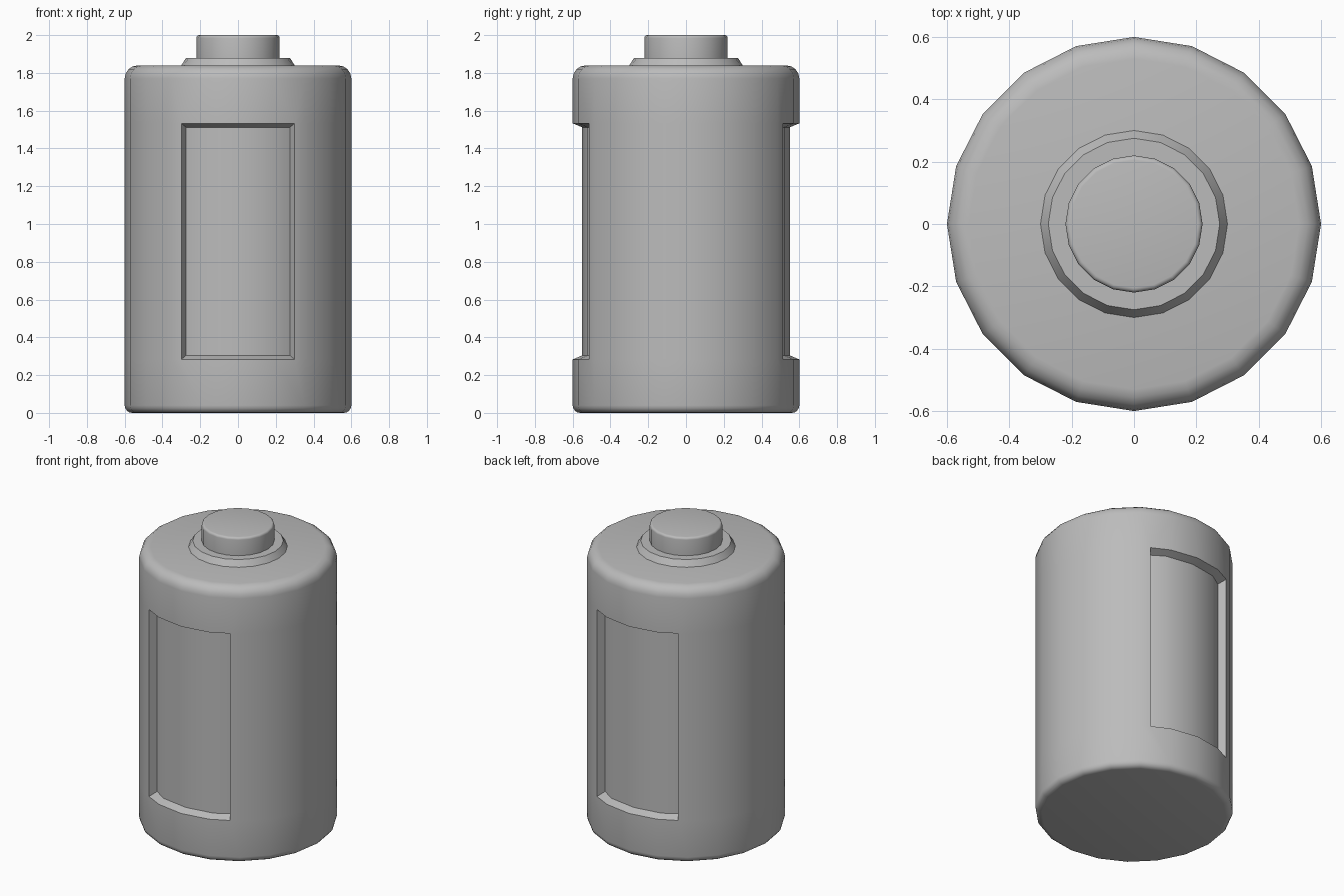
import bpy, bmesh, math
from mathutils import Vector

cube = bpy.data.objects.get("Cube")
if cube:
    bpy.data.objects.remove(cube, do_unlink=True)

SIDES = 20
grey = bpy.data.materials.new("mid grey")
grey.use_nodes = True
COLOUR = (0.5, 0.5, 0.5, 1)
grey.diffuse_color = COLOUR
grey.node_tree.nodes["Principled BSDF"].inputs["Base Color"].default_value = COLOUR


def rounded(radius, z, size, start, steps=4):
    """Quarter-round corner of a profile, swept from the given angle."""
    centre_z = z + size if start < 0 else z - size
    angles = [math.radians(start + 90 * i / steps) for i in range(steps + 1)]
    return [(radius - size + size * math.cos(a), centre_z + size * math.sin(a)) for a in angles]


def lathe(profile):
    """Closed solid turned around z from (radius, height) points."""
    bm = bmesh.new()
    rings = [[bm.verts.new((r * math.cos(math.tau * i / SIDES), r * math.sin(math.tau * i / SIDES), z))
              for i in range(SIDES)] for r, z in profile]
    for low, high in zip(rings, rings[1:]):
        for i in range(SIDES):
            j = (i + 1) % SIDES
            bm.faces.new((low[i], low[j], high[j], high[i]))
    bm.faces.new(rings[0][::-1])
    bm.faces.new(rings[-1])
    bm.normal_update()
    return bm


def finish(bm, name):
    mesh = bpy.data.meshes.new(name)
    bm.to_mesh(mesh)
    bm.free()
    mesh.materials.append(grey)
    obj = bpy.data.objects.new(name, mesh)
    bpy.context.collection.objects.link(obj)
    bpy.ops.object.select_all(action='DESELECT')
    obj.select_set(True)
    bpy.context.view_layer.objects.active = obj
    bpy.ops.object.shade_smooth_by_angle(angle=math.radians(30))


# Body with rounded rims
body = lathe(rounded(0.6, 0, 0.04, -90) + rounded(0.6, 1.84, 0.07, 0))
HALF_W, MID_Z, HALF_H = 0.3, 0.908, 0.625


def walls(in_band=False):
    return [f for f in body.faces if abs(f.normal.z) < 0.01 and
            (not in_band or abs(f.calc_center_median().z - MID_Z) < HALF_H)]


def slice_walls(faces, point, normal):
    geom = set(faces)
    for f in faces:
        geom.update(f.edges, f.verts)
    bmesh.ops.bisect_plane(body, geom=list(geom), plane_co=point, plane_no=normal, dist=1e-5)
    body.normal_update()


for side in (-1, 1):
    slice_walls(walls(), Vector((0, 0, MID_Z + side * HALF_H)), Vector((0, 0, 1)))
for side in (-1, 1):
    slice_walls(walls(True), Vector((side * HALF_W, 0, 0)), Vector((1, 0, 0)))

# Recessed panels, front and back, with sloping walls
for side in (-1, 1):
    panel = [f for f in walls(True) if f.calc_center_median().y * side > 0
             and abs(f.calc_center_median().x) < HALF_W]
    bmesh.ops.inset_region(body, faces=panel, thickness=0.0005, depth=0, use_even_offset=True)
    for v in {v for f in panel for v in f.verts}:
        v.co.y -= side * 0.05
        if abs(v.co.x) > HALF_W - 0.02:
            v.co.x = math.copysign(HALF_W - 0.025, v.co.x)
        v.co.z = MID_Z + math.copysign(HALF_H - 0.021, v.co.z - MID_Z)
body.normal_update()
finish(body, "body")

# Sloped collar and raised terminal on top
finish(lathe([(0.3, 1.84), (0.275, 1.88)]), "collar")
finish(lathe([(0.22, 1.88)] + rounded(0.22, 2.0, 0.015, 0)), "terminal")
